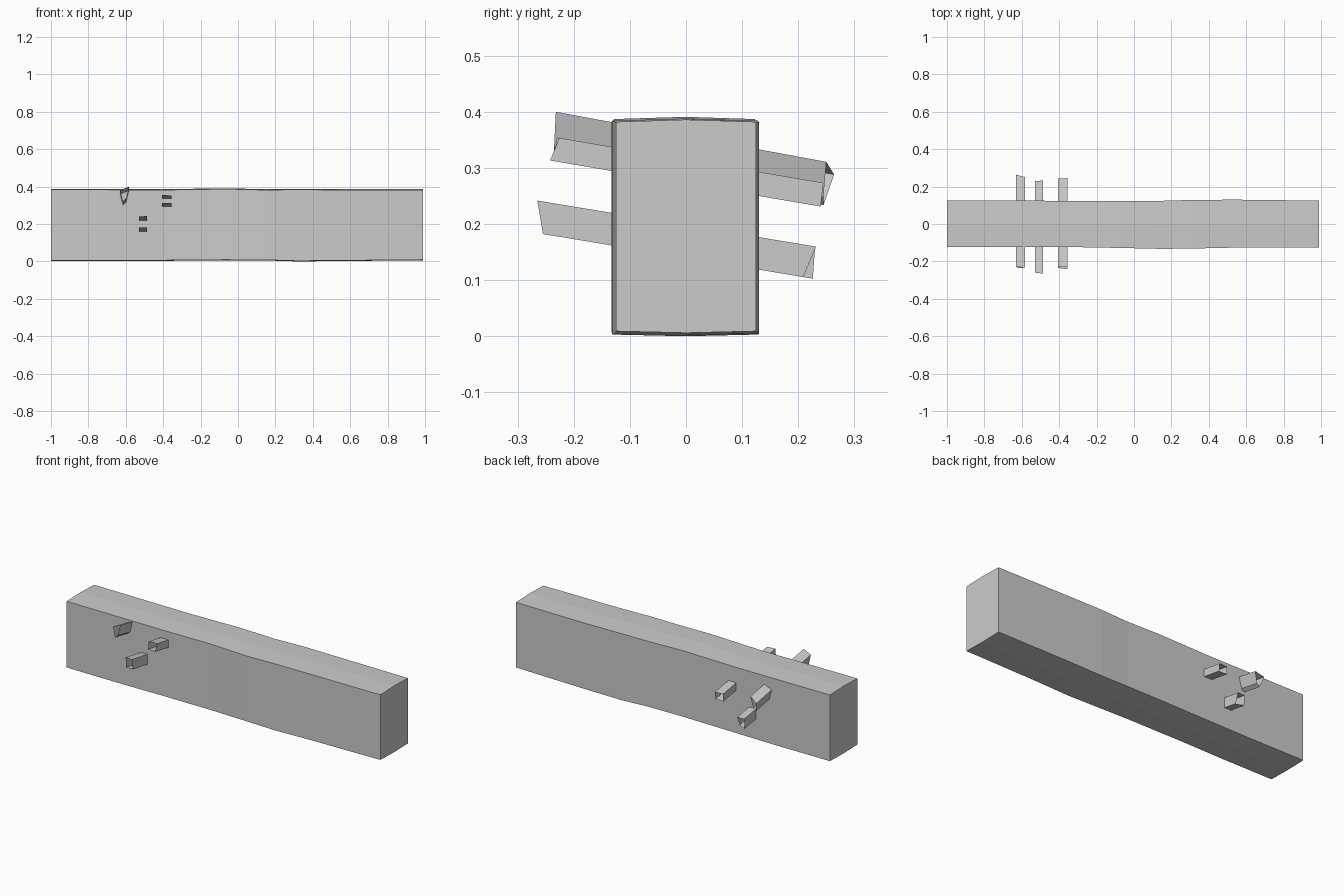
import bpy

old = bpy.data.objects.get("Cube")
if old:
    bpy.data.objects.remove(old)

grey = bpy.data.materials.new("plain grey")
grey.use_nodes = True
colour = (0.6, 0.6, 0.6, 1)
grey.diffuse_color = colour
grey.node_tree.nodes["Principled BSDF"].inputs["Base Color"].default_value = colour


def loft(name, rings, capped):
    """Skin a row of matching cross-sections, with optional end caps."""
    n = len(rings[0])
    verts = [p for ring in rings for p in ring]
    faces = []
    for r in range(len(rings) - 1):
        for i in range(n):
            a, b = r * n + i, r * n + (i + 1) % n
            faces.append((a, b, b + n, a + n))
    if capped:
        faces.append(tuple(reversed(range(n))))
        faces.append(tuple(range(len(verts) - n, len(verts))))
    mesh = bpy.data.meshes.new(name)
    mesh.from_pydata(verts, [], faces)
    mesh.materials.append(grey)
    obj = bpy.data.objects.new(name, mesh)
    bpy.context.collection.objects.link(obj)
    return obj


# Rough-hewn beam: x, front y, back y, bottom z, top z
stations = [
    (-1.0, -0.122, 0.126, 0.005, 0.384),
    (-0.65, -0.122, 0.125, 0.004, 0.383),
    (-0.4, -0.122, 0.124, 0.006, 0.382),
    (-0.07, -0.128, 0.123, 0.009, 0.387),
    (0.15, -0.133, 0.124, 0.008, 0.382),
    (0.32, -0.131, 0.129, 0.003, 0.384),
    (0.55, -0.126, 0.13, 0.005, 0.382),
    (0.99, -0.125, 0.125, 0.009, 0.382),
]
beam_rings = []
for x, front, back, low, high in stations:
    mid = (front + back) / 2
    beam_rings.append([
        (x, front, low), (x, mid, low - 0.003), (x, back, low),
        (x, back, high), (x, mid, high + 0.004), (x, front, high),
    ])
loft("beam", beam_rings, True)


# Open-ended pegs sloping down through the beam
def peg(name, section, fronts, backs, slope):
    rings = [[(x, y, z - slope * y) for (x, z), y in zip(section, ends)]
             for ends in (backs, fronts)]
    loft(name, rings, False)


def box_section(left, right, low, high):
    return [(left, low), (right, low), (right, high), (left, high)]


peg("inner_peg", box_section(-0.405, -0.355, 0.272, 0.315),
    (-0.235, -0.242, -0.226, -0.23), (0.24, 0.24, 0.245, 0.243), 0.17)
peg("lower_peg", box_section(-0.53, -0.487, 0.14, 0.198),
    (-0.255, -0.255, -0.265, -0.26), (0.226, 0.209, 0.232, 0.23), 0.165)
peg("outer_peg", [(-0.615, 0.279), (-0.598, 0.294), (-0.583, 0.357), (-0.63, 0.337)],
    (-0.235, -0.235, -0.232, -0.23), (0.245, 0.245, 0.25, 0.264), 0.185)
